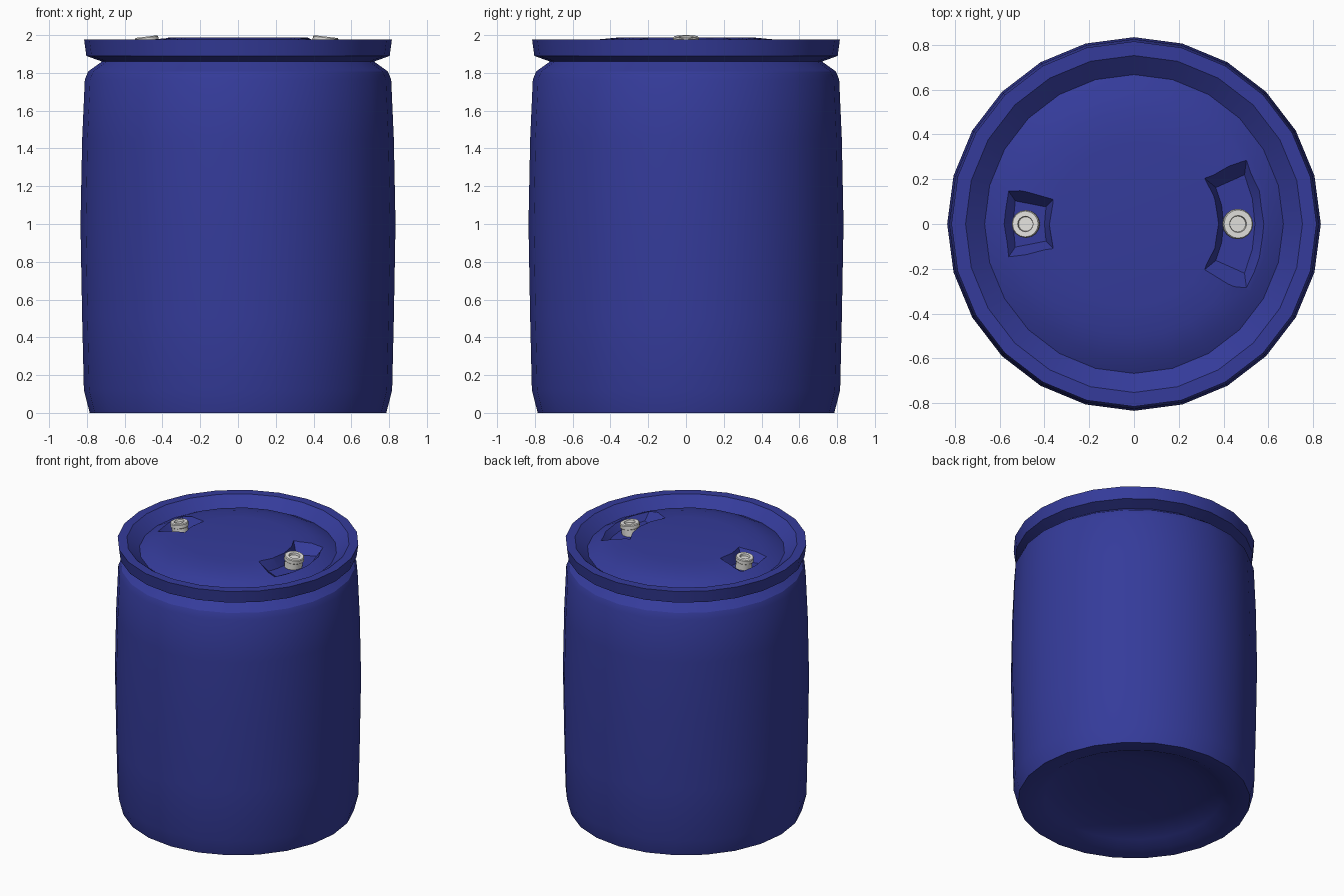
import bpy, bmesh
from math import radians, sin, cos, pi
from mathutils import Matrix

if "Cube" in bpy.data.objects:
    bpy.data.objects.remove(bpy.data.objects["Cube"])


def material(name, rgb, rough):
    m = bpy.data.materials.new(name)
    m.use_nodes = True
    m.diffuse_color = (*rgb, 1)
    bsdf = m.node_tree.nodes["Principled BSDF"]
    bsdf.inputs["Base Color"].default_value = (*rgb, 1)
    bsdf.inputs["Roughness"].default_value = rough
    return m


blue = material("blue plastic", (0.035, 0.044, 0.325), 0.5)
pale = material("pale grey plastic", (0.78, 0.77, 0.74), 0.5)


def loft(name, rings, mat):
    """Closed solid through rings of equal point count, capped at both ends."""
    bm = bmesh.new()
    loops = [[bm.verts.new(p) for p in ring] for ring in rings]
    n = len(loops[0])
    for a, b in zip(loops, loops[1:]):
        for i in range(n):
            j = (i + 1) % n
            bm.faces.new((a[i], a[j], b[j], b[i]))
    bm.faces.new(loops[0])
    bm.faces.new(loops[-1])
    bmesh.ops.recalc_face_normals(bm, faces=bm.faces[:])
    mesh = bpy.data.meshes.new(name)
    bm.to_mesh(mesh)
    bm.free()
    mesh.materials.append(mat)
    obj = bpy.data.objects.new(name, mesh)
    bpy.context.collection.objects.link(obj)
    return obj


def lathe(name, profile, sides, mat):
    turn = 2 * pi / sides
    return loft(name, [[(r * cos(i * turn), r * sin(i * turn), z) for i in range(sides)]
                       for r, z in profile], mat)


def activate(obj):
    bpy.ops.object.select_all(action='DESELECT')
    obj.select_set(True)
    bpy.context.view_layer.objects.active = obj


def smooth(obj):
    activate(obj)
    bpy.ops.object.shade_smooth_by_angle(angle=radians(30))


def sector(r_in, r_out, half, z, middle, steps):
    """Ring-segment outline around the drum axis."""
    angles = [radians(middle - half + 2 * half * i / steps) for i in range(steps + 1)]
    return ([(r_out * cos(a), r_out * sin(a), z) for a in angles] +
            [(r_in * cos(a), r_in * sin(a), z) for a in reversed(angles)])


# Drum: hollowed base, bulging wall, shoulder, neck, rim, groove and domed lid
drum = lathe("drum_body", [
    (0.25, 0.09), (0.45, 0.078), (0.60, 0.04), (0.67, 0.004), (0.785, 0),
    (0.816, 0.12), (0.825, 0.5), (0.834, 1.0),
    (0.825, 1.45), (0.811, 1.765), (0.793, 1.808), (0.72, 1.86), (0.803, 1.89),
    (0.815, 1.978), (0.752, 1.978), (0.667, 1.911),
    (0.60, 1.946), (0.50, 1.974), (0.36, 1.987)], 24, blue)

# Pockets sunk into the lid around the bungs
for middle, half_low, half_top, steps in ((0, 24, 36, 4), (180, 11, 19, 2)):
    cutter = loft("pocket_cutter", [
        sector(0.40, 0.54, half_low, 1.91, middle, steps),
        sector(0.37, 0.635, half_top, 2.01, middle, steps)], blue)
    cutter.hide_render = True
    cut = drum.modifiers.new("pocket", 'BOOLEAN')
    cut.operation = 'DIFFERENCE'
    cut.solver = 'EXACT'
    cut.object = cutter
    activate(drum)
    bpy.ops.object.modifier_apply(modifier=cut.name)
    bpy.data.objects.remove(cutter)
smooth(drum)

# Bungs: stout stem, slightly wider head and a recessed socket, tilted with the lid
for name, x, r, tilt in (("left_bung", 0.465, 0.068, 7), ("right_bung", -0.485, 0.062, -7)):
    bung = lathe(name, [
        (r * 0.9, -0.085), (r * 0.9, -0.035), (r, -0.03), (r, -0.006),
        (r * 0.93, 0), (r * 0.56, 0), (r * 0.52, -0.015)], 16, pale)
    bung.data.transform(Matrix.Translation((x, 0, 1.992)) @ Matrix.Rotation(radians(tilt), 4, 'Y'))
    smooth(bung)
